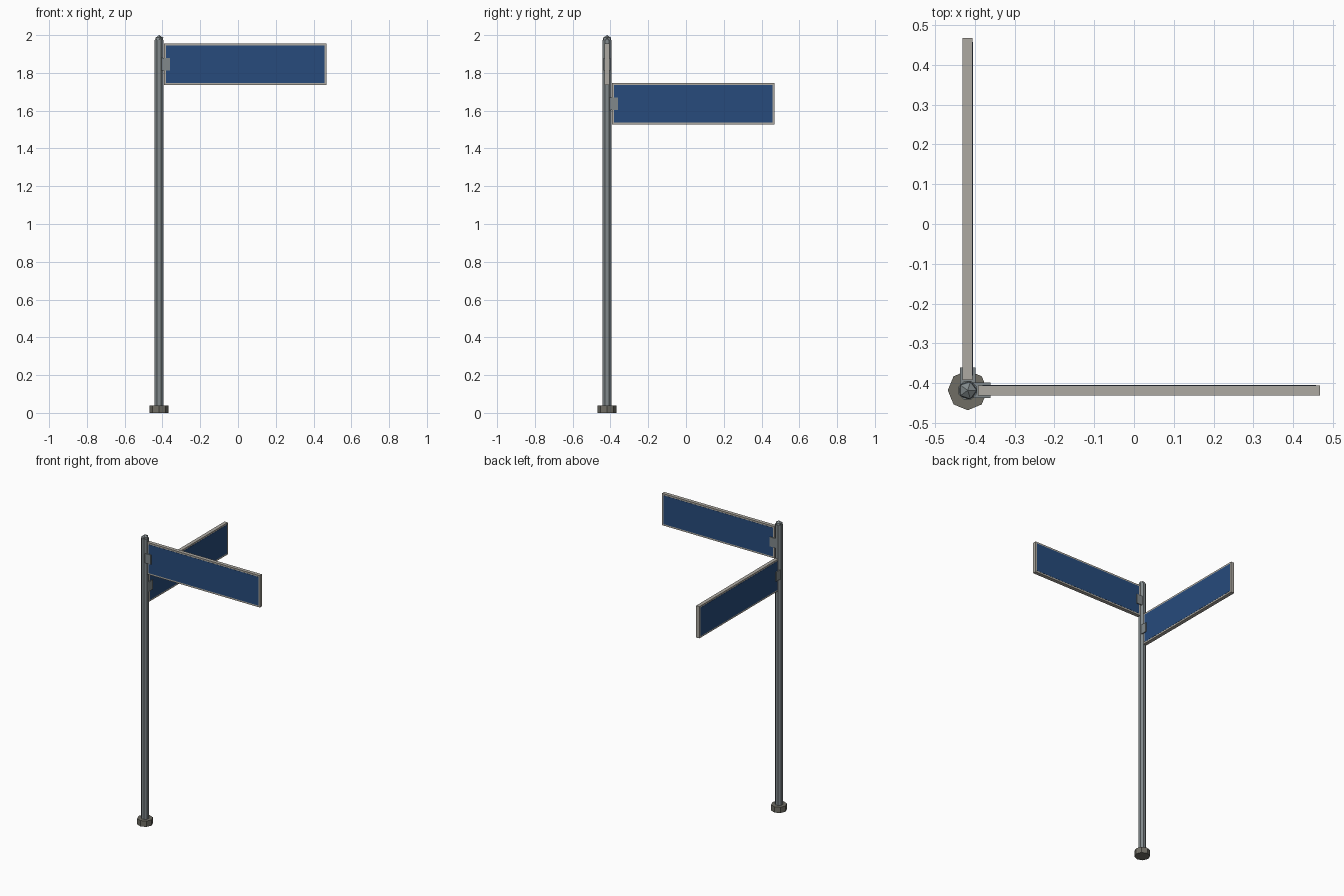
import bpy
from math import pi, radians
from mathutils import Matrix, Vector

if "Cube" in bpy.data.objects:
    bpy.data.objects.remove(bpy.data.objects["Cube"])

C = -0.418  # pole axis in x and y


def material(name, rgb):
    m = bpy.data.materials.new(name)
    m.diffuse_color = (*rgb, 1)
    m.use_nodes = True
    m.node_tree.nodes["Principled BSDF"].inputs["Base Color"].default_value = m.diffuse_color
    return m


BLUE = material("sign_blue", (0.02, 0.07, 0.2))
FRAME = material("frame_grey", (0.42, 0.40, 0.36))
STEEL = material("steel", (0.22, 0.25, 0.26))
STONE = material("base_grey", (0.16, 0.155, 0.13))


def finish(name, mat):
    o = bpy.context.object
    o.name = o.data.name = name
    o.data.materials.append(mat)
    return o


def prism(name, r, z0, z1, turn, mat):
    bpy.ops.mesh.primitive_cylinder_add(vertices=8, radius=r, depth=z1 - z0,
                                        location=(C, C, (z0 + z1) / 2), rotation=(0, 0, turn))
    return finish(name, mat)


def box(name, lo, hi, angle, mat):
    # box given relative to the pole axis, swung around the pole by angle
    lo, hi = Vector(lo), Vector(hi)
    bpy.ops.mesh.primitive_cube_add(size=1)
    o = finish(name, mat)
    o.data.transform(Matrix.Translation((lo + hi) / 2) @ Matrix.Diagonal((*(hi - lo), 1)))
    o.location = (C, C, 0)
    o.rotation_euler.z = angle
    return o


# Base, pole and faceted cap
prism("base", 0.05, 0, 0.04, 0, STONE)
prism("pole", 0.025, 0.03, 1.975, pi / 8, STEEL)
bpy.ops.mesh.primitive_ico_sphere_add(subdivisions=1, radius=0.025, location=(C, C, 1.975))
finish("pole_cap", STEEL)


def sign(label, z, angle):
    x0, x1, h, t, w = 0.026, 0.886, 0.11, 0.0125, 0.011
    # Blue panel, a touch proud of its frame
    box(label + "_panel", (x0 + w, -0.0135, z - h + w), (x1 - w, 0.0135, z + h - w), angle, BLUE)
    # Frame rails and ends
    for part, s in (("top", 1), ("bottom", -1)):
        a, b = sorted((z + s * h, z + s * (h - w)))
        box(f"{label}_{part}_rail", (x0, -t, a), (x1, t, b), angle, FRAME)
    for part, a in (("inner", x0), ("outer", x1 - w)):
        box(f"{label}_{part}_end", (a, -t, z - h + w), (a + w, t, z + h - w), angle, FRAME)
    # Clamp to the pole
    box(label + "_bracket", (0.012, -0.0195, z - 0.033), (0.057, 0.0195, z + 0.033), angle, STEEL)


sign("upper_sign", 1.845, 0)
sign("lower_sign", 1.636, radians(90))
